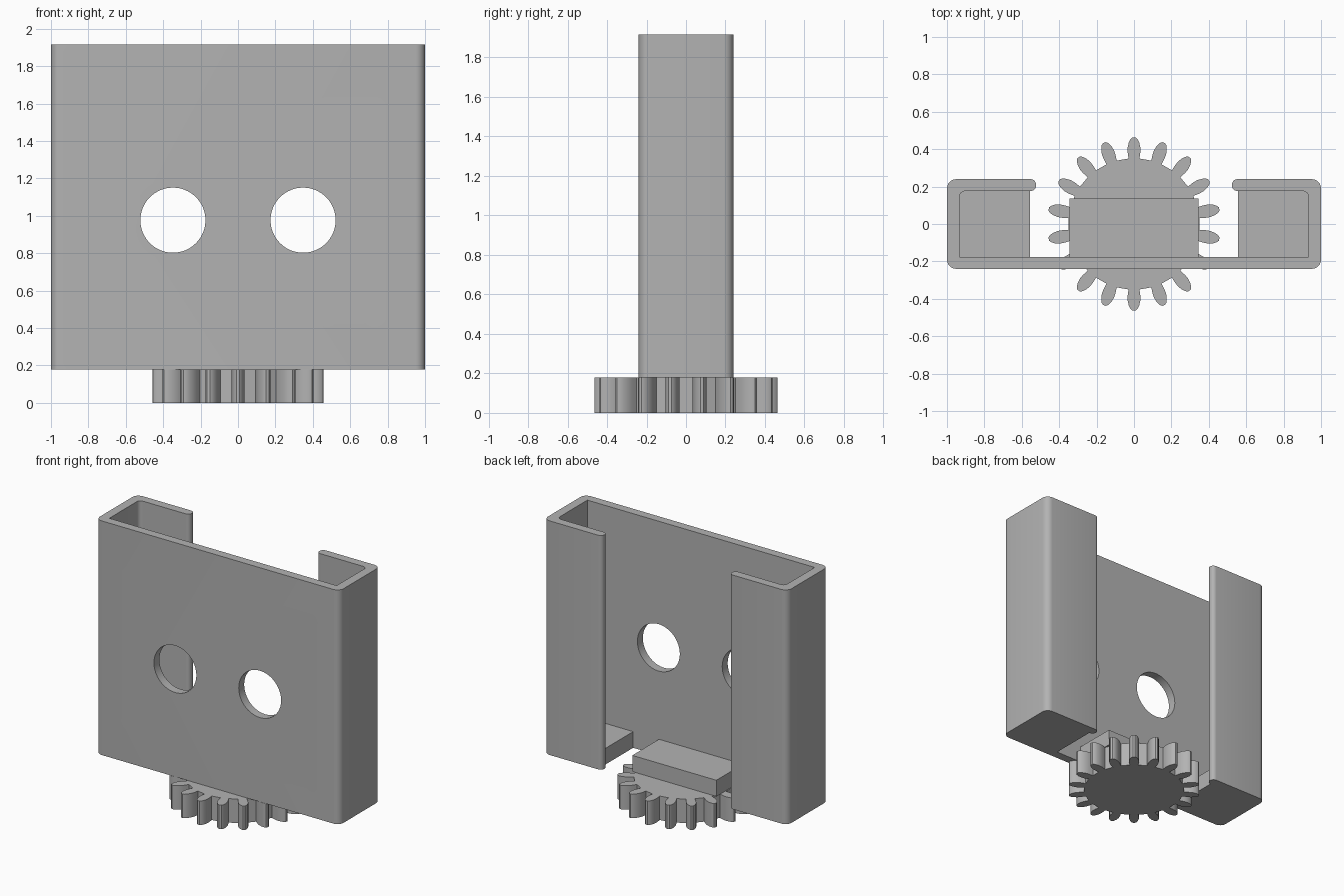
import bpy
import bmesh
from math import cos, sin, pi, radians
from mathutils import Vector

default = bpy.data.objects.get("Cube")
if default:
    bpy.data.objects.remove(default, do_unlink=True)

BASE = 0.178     # top of the gear, bottom of the channel
TOP = 1.915
TEETH = 18

grey = bpy.data.materials.new("plain grey")
grey.use_nodes = True
GREY = (0.45, 0.45, 0.45, 1)
grey.diffuse_color = GREY
grey.node_tree.nodes["Principled BSDF"].inputs["Base Color"].default_value = GREY


def extrude(name, outline, z0, z1):
    """Solid prism from a counter-clockwise outline."""
    bm = bmesh.new()
    face = bm.faces.new([bm.verts.new((x, y, z0)) for x, y in outline])
    top = bmesh.ops.extrude_face_region(bm, geom=[face])["geom"]
    verts = [v for v in top if isinstance(v, bmesh.types.BMVert)]
    bmesh.ops.translate(bm, verts=verts, vec=(0, 0, z1 - z0))
    bmesh.ops.recalc_face_normals(bm, faces=bm.faces)
    mesh = bpy.data.meshes.new(name)
    bm.to_mesh(mesh)
    bm.free()
    obj = bpy.data.objects.new(name, mesh)
    bpy.context.collection.objects.link(obj)
    mesh.materials.append(grey)
    return obj


def box_outline(x0, x1, y0, y1):
    return [(x0, y0), (x1, y0), (x1, y1), (x0, y1)]


def rounded(corners, steps=6):
    """Outline with each right-angled corner (x, y, radius) filleted."""
    pts = []
    for i, (x, y, r) in enumerate(corners):
        p = Vector((x, y))
        if r == 0:
            pts.append(p)
            continue
        a = (Vector(corners[i - 1][:2]) - p).normalized() * r
        b = (Vector(corners[(i + 1) % len(corners)][:2]) - p).normalized() * r
        for k in range(steps + 1):
            t = k / steps * pi / 2
            pts.append(p + a * (1 - sin(t)) + b * (1 - cos(t)))
    return pts


def select_only(obj):
    bpy.ops.object.select_all(action="DESELECT")
    obj.select_set(True)
    bpy.context.view_layer.objects.active = obj


# Channel with a wide front wall, two sides and rounded back lips
half = [(1, -0.24, 0.05), (1, 0.24, 0.05), (0.523, 0.24, 0.031),
        (0.523, 0.176, 0.031), (0.933, 0.176, 0.03), (0.933, -0.176, 0)]
mirrored = [(-x, y, r) for x, y, r in reversed(half)]
channel = extrude("channel", rounded(half + mirrored), BASE, TOP)

# Two round holes through the front wall
for side in (-1, 1):
    bpy.ops.mesh.primitive_cylinder_add(
        vertices=64, radius=0.174, depth=0.2,
        location=(side * 0.348, -0.208, 0.977), rotation=(pi / 2, 0, 0))
    cutter = bpy.context.object
    cutter.name = "hole_cutter"
    cutter.hide_render = True
    cut = channel.modifiers.new("hole", "BOOLEAN")
    cut.operation = "DIFFERENCE"
    cut.solver = "EXACT"
    cut.object = cutter
    select_only(channel)
    bpy.ops.object.modifier_apply(modifier=cut.name)
    bpy.data.objects.remove(cutter, do_unlink=True)
select_only(channel)
bpy.ops.object.shade_smooth_by_angle(angle=radians(30))

# Floor plates in the channel's ends and the block above the gear
FLOOR = BASE + 0.12
extrude("left_floor", box_outline(0.557, 0.94, -0.18, 0.18), BASE, FLOOR)
extrude("right_floor", box_outline(-0.94, -0.557, -0.18, 0.18), BASE, FLOOR)
extrude("centre_block", box_outline(-0.345, 0.345, -0.18, 0.137), BASE, FLOOR)

# Gear: each tooth is (radius, half width), from root to tip
tooth = [(0.35, 0.029), (0.385, 0.034), (0.41, 0.034),
         (0.435, 0.028), (0.455, 0.018), (0.463, 0.008)]
flank = [(r, -w) for r, w in tooth] + [(r, w) for r, w in reversed(tooth)]
gear_outline = []
for i in range(TEETH):
    a = pi / 2 + i * 2 * pi / TEETH
    for r, w in flank:
        gear_outline.append((r * cos(a) - w * sin(a), r * sin(a) + w * cos(a)))
gear = extrude("gear", gear_outline, 0, BASE)
select_only(gear)
bpy.ops.object.shade_smooth_by_angle(angle=radians(30))
